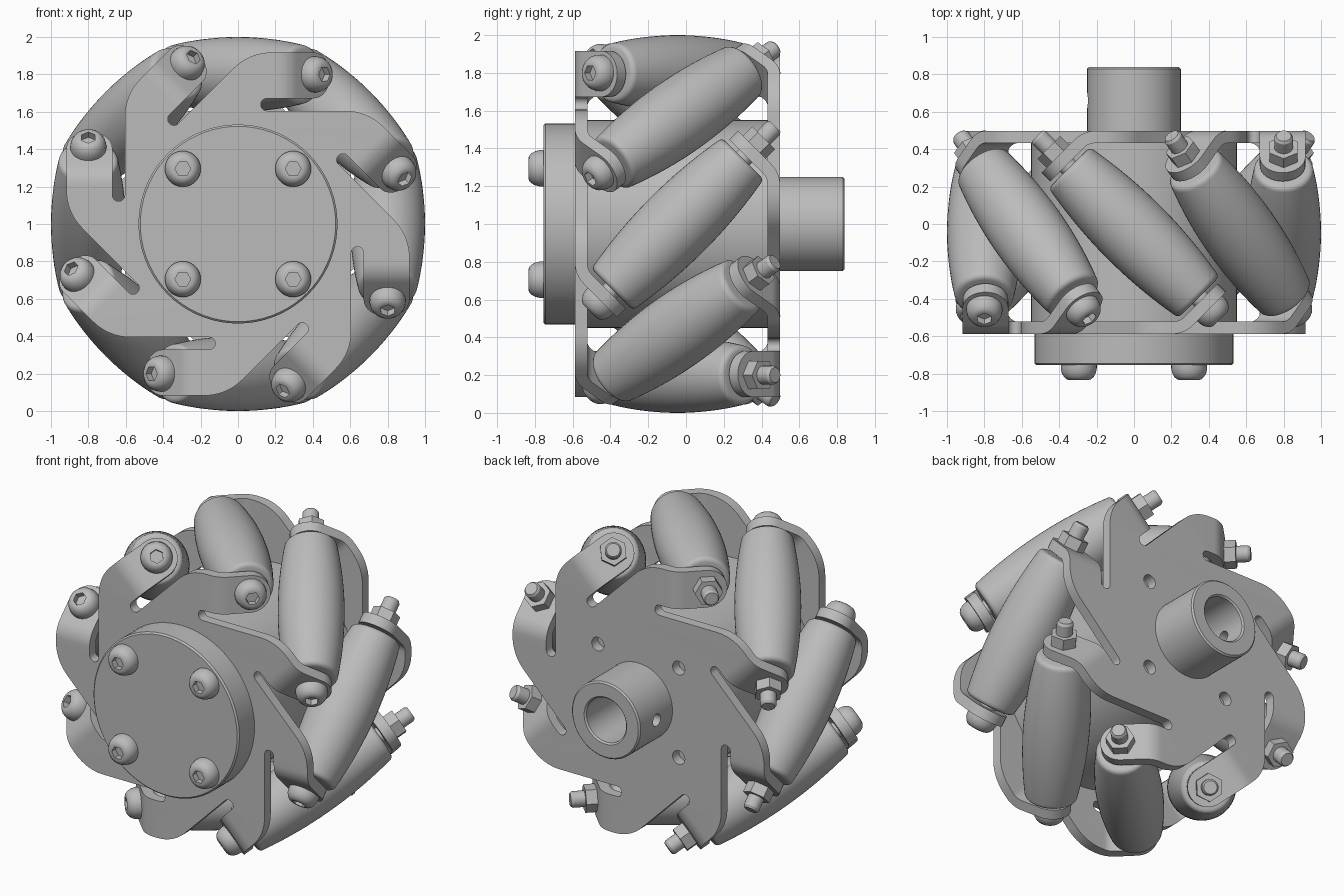
import bpy, bmesh
from math import sin, cos, pi, tan, radians, sqrt
from mathutils import Matrix, Vector

cube = bpy.data.objects.get("Cube")
if cube:
    bpy.data.objects.remove(cube, do_unlink=True)

COUNT = 8
MID_Y = -0.045          # middle plane between the two plates
AXLE_R = 0.8            # distance of roller axles from the wheel axis
THICK = 0.065

metal = bpy.data.materials.new("plain_grey")
metal.use_nodes = True
metal.diffuse_color = (0.5, 0.5, 0.5, 1)
metal.node_tree.nodes["Principled BSDF"].inputs["Base Color"].default_value = (0.5, 0.5, 0.5, 1)


def finish(bm, name):
    bmesh.ops.remove_doubles(bm, verts=bm.verts, dist=1e-5)
    bmesh.ops.recalc_face_normals(bm, faces=bm.faces)
    mesh = bpy.data.meshes.new(name)
    bm.to_mesh(mesh)
    bm.free()
    mesh.materials.append(metal)
    soften(mesh)
    return mesh


def soften(mesh):
    mesh.shade_smooth()
    mesh.set_sharp_from_angle(angle=radians(32))


def lathe(name, rows, segs=48, hexed=()):
    """Spin (radius, height) rows round z; rows listed in hexed become hexagons."""
    bm = bmesh.new()
    rings = []
    for i, (r, h) in enumerate(rows):
        ring = []
        for j in range(segs):
            a = 2 * pi * j / segs
            k = cos(pi / 6) / cos(a % (pi / 3) - pi / 6) if i in hexed else 1
            ring.append(bm.verts.new((r * k * cos(a), r * k * sin(a), h)))
        rings.append(ring)
    for low, high in zip(rings, rings[1:]):
        for j in range(segs):
            n = (j + 1) % segs
            bm.faces.new((low[j], low[n], high[n], high[j]))
    return finish(bm, name)


def place(name, mesh, matrix):
    ob = bpy.data.objects.new(name, mesh)
    bpy.context.collection.objects.link(ob)
    ob.matrix_world = matrix
    return ob


def aim(pos, direction):
    turn = Vector(direction).to_track_quat('Z', 'Y').to_matrix().to_4x4()
    return Matrix.Translation(pos) @ turn


def apply_modifiers(ob):
    bpy.context.view_layer.objects.active = ob
    for mod in list(ob.modifiers):
        bpy.ops.object.modifier_apply(modifier=mod.name)
    soften(ob.data)


# Slotted plate with bent tabs, as a thin sheet given thickness
def plate_mesh():
    y0 = -0.555
    top, bottom, slot_low = 0.917, 0.672, 0.605
    mid, half = (top + bottom) / 2, (top - bottom) / 2
    bend_u, bend_r, fillet = 0.207, 0.12, 0.28
    slot_r = (bottom - slot_low) / 2
    corner = (top * sqrt(2) - 2 * slot_low) / sqrt(2)
    arc_u = corner + fillet * tan(pi / 8)

    # outline of one sector: rounded shoulder, tab root, slot
    sector = []
    for i in range(9):
        a = radians(135 - 45 * i / 8)
        sector.append((arc_u + fillet * cos(a), top - fillet + fillet * sin(a)))
    sector += [(bend_u, top), (bend_u, bottom)]
    for i in range(9):
        a = pi / 2 + pi * i / 8
        sector.append((0.155 + slot_r * cos(a), (bottom + slot_low) / 2 + slot_r * sin(a)))

    # tab rows: (u, y, half width) through the bend to the round end
    rows = []
    for i in range(7):
        a = pi / 4 * i / 6
        rows.append((bend_u + bend_r * sin(a), y0 + bend_r * (1 - cos(a)), half))
    u_end, y_end, _ = rows[-1]
    bolt_u = 0.384
    for i in range(9):
        b = pi / 2 * i / 8
        u = bolt_u + half * sin(b) / sqrt(2)
        rows.append((u, y_end + u - u_end, half * cos(b)))

    bm = bmesh.new()
    edges = []

    def loop(points):
        vs = [bm.verts.new(p) for p in points]
        edges.extend(bm.edges.new((v, vs[i - 1])) for i, v in enumerate(vs))

    turns = [Matrix.Rotation(2 * pi * k / COUNT, 3, 'Y') for k in range(COUNT)]
    loop([t @ Vector((u, y0, v)) for t in turns for u, v in sector])
    holes = [(0, 0, 0.2)] + [(x, z, 0.045) for x in (-0.295, 0.295) for z in (-0.295, 0.295)]
    for x, z, r in holes:
        loop([(x + r * cos(pi * j / 12), y0, z + r * sin(pi * j / 12)) for j in range(24)])
    bmesh.ops.triangle_fill(bm, edges=edges, normal=(0, -1, 0))
    for t in turns:
        pairs = [[bm.verts.new(t @ Vector((u, y, mid + s * w))) for s in (1, -1)] for u, y, w in rows]
        for (a, b), (c, d) in zip(pairs, pairs[1:]):
            bm.faces.new((a, b, d, c))
    return finish(bm, "plate")


up = Matrix.Translation((0, 0, 1))
front = place("front_plate", plate_mesh(), up)
solid = front.modifiers.new("thickness", 'SOLIDIFY')
solid.thickness = THICK
solid.offset = 0
solid.use_even_offset = True
apply_modifiers(front)
flip = Matrix.Translation((0, 2 * MID_Y, 1)) @ Matrix.Rotation(pi, 4, 'Z')
place("back_plate", front.data, flip)

# Drum, cover disc and bored hub on the wheel axis
along = aim((0, 0, 1), (0, 1, 0))
place("centre_drum", lathe("drum", [(0.2, -0.55), (0.55, -0.55), (0.55, 0.432), (0.2, 0.432),
                                    (0.2, -0.55)], 64), along)
place("cover_disc", lathe("disc", [(0, -0.755), (0.522, -0.755), (0.532, -0.745),
                                   (0.532, -0.56), (0, -0.56)], 72), along)
hub = place("hub", lathe("hub", [(0, -0.4), (0.25, -0.4), (0.25, 0.83), (0.24, 0.84), (0.155, 0.84),
                                 (0.145, 0.83), (0.145, -0.3), (0, -0.3)], 64), along)
cutter = place("set_screw_cutter", lathe("cutter", [(0, 0.05), (0.04, 0.05), (0.04, 0.4), (0, 0.4)], 24),
               aim((0, 0.66, 1), (-1, 0, 0)))
cutter.hide_render = True
cut = hub.modifiers.new("set_screw_hole", 'BOOLEAN')
cut.operation = 'DIFFERENCE'
cut.object = cutter
bpy.context.view_layer.update()
apply_modifiers(hub)
bpy.data.objects.remove(cutter, do_unlink=True)

# Shared meshes: socket screw head, nut, axle, barrel roller
head = lathe("screw_head", [(0, 0), (0.096, 0), (0.096, 0.018), (0.091, 0.042), (0.08, 0.062),
                            (0.066, 0.075), (0.052, 0.08), (0.042, 0.08), (0.042, 0.04), (0, 0.04)],
             36, hexed=(7, 8, 9))
nut = lathe("nut", [(0, 0), (0.086, 0), (0.086, 0.07), (0, 0.07)], 24, hexed=(1, 2))
axle = lathe("axle", [(0, -0.6), (0.05, -0.6), (0.05, 0.715), (0.04, 0.73), (0, 0.73)], 24)
HALF, ROUND = 0.49, 0.03
barrel = []
for i in range(17):
    t = (HALF - ROUND) * (i / 8 - 1)
    barrel.append((0.2 - 0.045 * (t / HALF) ** 2, t))
end_r = barrel[-1][0]
cap = [(end_r - ROUND * (1 - cos(a)), HALF - ROUND + ROUND * sin(a))
       for a in (pi / 8, pi / 4, 3 * pi / 8, pi / 2)] + [(0, HALF)]
barrel = [(r, -t) for r, t in reversed(cap)] + barrel + cap
roller = lathe("roller", barrel, 48)

for x in (-0.295, 0.295):
    for z in (-0.295, 0.295):
        place("cover_screw", head, aim((x, -0.755, 1 + z), (0, -1, 0)))

# Ring of slanted rollers with their bolts and nuts
slant = Vector((1, -1, 0)).normalized()
centre = Vector((0, MID_Y, AXLE_R))
seat = 0.574
for k in range(COUNT):
    spin = up @ Matrix.Rotation(2 * pi * k / COUNT, 4, 'Y')
    place("roller", roller, spin @ aim(centre, slant))
    place("roller_axle", axle, spin @ aim(centre, -slant))
    place("roller_screw", head, spin @ aim(centre + slant * seat, slant))
    place("roller_nut", nut, spin @ aim(centre - slant * seat, -slant))
